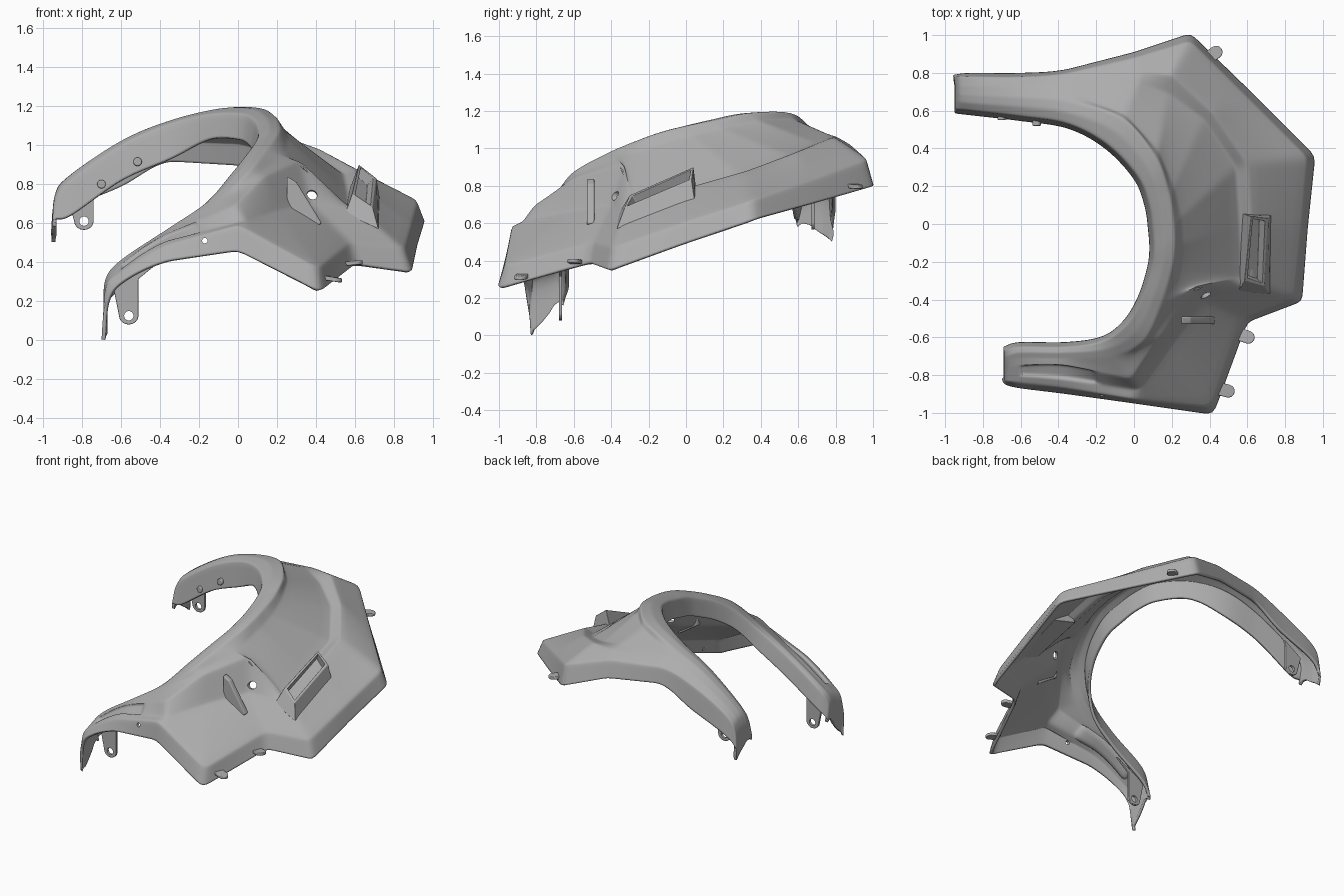
import bpy, bmesh, math
from mathutils import Vector, Matrix

cube = bpy.data.objects.get("Cube")
if cube:
    bpy.data.objects.remove(cube)

grey = bpy.data.materials.new("moulded_grey")
grey.use_nodes = True
COLOUR = (0.42, 0.42, 0.42, 1)
grey.diffuse_color = COLOUR
grey.node_tree.nodes["Principled BSDF"].inputs["Base Color"].default_value = COLOUR


def add_object(name, bm, bevel=0.0):
    mesh = bpy.data.meshes.new(name)
    bm.to_mesh(mesh)
    bm.free()
    obj = bpy.data.objects.new(name, mesh)
    bpy.context.collection.objects.link(obj)
    mesh.materials.append(grey)
    if bevel:
        mod = obj.modifiers.new("soft_edges", "BEVEL")
        mod.width, mod.segments = bevel, 3
        mod.limit_method, mod.angle_limit = "ANGLE", math.radians(22)
    return obj


def smooth(obj, degrees=40):
    bpy.ops.object.select_all(action="DESELECT")
    obj.select_set(True)
    bpy.context.view_layer.objects.active = obj
    bpy.ops.object.shade_smooth_by_angle(angle=math.radians(degrees))


# Long feature lines, from the rear arm tip round to the front arm tip
rim_inner = [(-.95, .62, .6), (-.94, .61, .72), (-.86, .6, .82), (-.6, .57, 1), (-.35, .53, 1.11),
             (-.14, .42, 1.16), (.02, .25, 1.16), (.08, .1, 1.13), (.1, -.04, 1.09), (.105, -.15, 1.06),
             (.09, -.25, 1.02), (.04, -.4, .95), (-.04, -.53, .85), (-.17, -.62, .7), (-.36, -.65, .56),
             (-.6, -.65, .4), (-.68, -.67, .3), (-.69, -.68, .18)]
rim_outer = [(-.95, .7, .56), (-.94, .69, .74), (-.87, .68, .84), (-.6, .67, 1.02), (-.35, .65, 1.12),
             (-.06, .56, 1.19), (.12, .35, 1.19), (.19, .15, 1.15), (.21, 0, 1.12), (.215, -.12, 1.09),
             (.2, -.24, 1.05), (.14, -.43, .97), (.05, -.62, .86), (-.12, -.7, .71), (-.36, -.71, .56),
             (-.6, -.71, .4), (-.68, -.73, .3), (-.69, -.73, .12)]
ramp_foot = [(-.95, .73, .54), (-.94, .73, .73), (-.87, .73, .83), (-.6, .73, .99), (-.33, .73, 1.08),
             (.02, .75, 1.08), (.18, .69, 1.03), (.37, .55, .96), (.54, .3, .85), (.56, 0, .76),
             (.57, -.28, .68), (.32, -.33, .92), (.14, -.6, .84), (-.02, -.82, .69), (-.36, -.75, .55),
             (-.6, -.75, .39), (-.68, -.77, .28), (-.69, -.77, .07)]
edge_top = [(-.955, .76, .52), (-.945, .78, .7), (-.87, .78, .81), (-.6, .78, .95), (-.35, .8, 1.03),
            (0, .88, 1.02), (.3, .97, .94), (.6, .67, .83), (.92, .35, .72), (.89, -.02, .6),
            (.85, -.39, .47), (.57, -.5, .5), (.41, -.97, .37), (0, -.93, .59), (-.36, -.87, .49),
            (-.6, -.84, .35), (-.68, -.83, .26), (-.69, -.81, .03)]
edge_low = [(-.955, .78, .5), (-.95, .79, .6), (-.86, .8, .68), (-.6, .8, .79), (-.35, .82, .92),
            (0, .91, .9), (.3, 1.01, .8), (.63, .69, .71), (.96, .36, .62), (.92, -.02, .49),
            (.89, -.41, .35), (.6, -.52, .39), (.42, -1.01, .25), (0, -.95, .46), (-.36, -.9, .41),
            (-.6, -.87, .3), (-.68, -.85, .18), (-.7, -.82, 0)]
wing_start = [(.04, .81, 1.06), (.2, .79, 1.06), (.42, .59, .98), (.6, .32, .88), (.62, 0, .79),
              (.62, -.32, .67), (.37, -.4, .7), (.2, -.63, .66), (.03, -.88, .61)]


def mix(a, b, t):
    return [Vector(p).lerp(Vector(q), t) for p, q in zip(a, b)]


# The hanging lip, rounded crown and step below the rim follow from the rim lines
centre = Vector((-.45, 0, 0))
last = len(rim_inner) - 1
lip = []
for i, p in enumerate(rim_inner):
    p = Vector(p)
    inward = (centre - p) * Vector((1, 1, 0))
    if i < 5 or i > last - 5:
        inward.x = 0
    drop = (.02 if i in (0, last) else .1 if i in (1, last - 1) else .18 if i < 5 else .13)
    lip.append(p + inward.normalized() * .025 - Vector((0, 0, drop)))
crown = [p + Vector((0, 0, .012)) for p in mix(rim_inner, rim_outer, .5)]
step = mix(rim_outer, ramp_foot, .5)
step[5:11] = [p - Vector((0, 0, .022)) for p in mix(rim_outer, ramp_foot, .12)[5:11]]
shoulder = mix(ramp_foot, edge_top, .6)
shoulder[5:14] = [Vector(p) for p in wing_start]
rows = [lip, rim_inner, crown, rim_outer, step, ramp_foot, shoulder, edge_top, edge_low]
STEPS = 7


def along(path, curved):
    """Resample a feature line, curved on the rim and arms, straight on the wing."""
    pts = [Vector(p) for p in path]
    out = []
    for i in range(last):
        a, b = pts[i], pts[i + 1]
        before, after = pts[max(i - 1, 0)], pts[min(i + 2, last)]
        for k in range(STEPS):
            t = k / STEPS
            p = a.lerp(b, t)
            if curved or i < 4 or i > 13:
                m, n = (b - before) / 2, (after - a) / 2
                p = (a * (1 + 2 * t) * (1 - t) ** 2 + m * t * (1 - t) ** 2
                     + b * t * t * (3 - 2 * t) + n * t * t * (t - 1))
            out.append(p)
    return out + [pts[-1]]


def toward(a, b):
    """Support line close to a, which keeps the rounding of its fold tight."""
    return [p + (q - p) * min(.02 / max((q - p).length, .001), .3) for p, q in zip(a, b)]


# Fender shell: feature lines with support lines either side, then subdivided
lines = [along(r, j < 4) for j, r in enumerate(rows)]
profile = []
for j, line in enumerate(lines):
    if j:
        profile.append((j - 1, toward(line, lines[j - 1])))
    profile.append((j, line))
    if j < len(lines) - 1:
        profile.append((j, toward(line, lines[j + 1])))
bm = bmesh.new()
grid = [(strip, [bm.verts.new(p) for p in line]) for strip, line in profile]
pocket = []
for (strip, a), (_, b) in zip(grid, grid[1:]):
    for i in range(last * STEPS):
        f = bm.faces.new((a[i], b[i], b[i + 1], a[i + 1]))
        if strip == rows.index(ramp_foot) and 13.5 * STEPS <= i < 15 * STEPS:
            pocket.append(f)
bmesh.ops.recalc_face_normals(bm, faces=bm.faces)
if sum(f.normal.z * f.calc_area() for f in bm.faces) < 0:
    bmesh.ops.reverse_faces(bm, faces=bm.faces)
bmesh.ops.inset_region(bm, faces=pocket, thickness=.005, depth=-.016)
shell = add_object("fender_shell", bm)
shell.modifiers.new("rounding", "SUBSURF").levels = 1
shell.modifiers["rounding"].render_levels = 1
solid = shell.modifiers.new("thickness", "SOLIDIFY")
solid.thickness, solid.offset = .02, -1


def cylinder(name, loc, axis, radius, depth, bevel=0.0):
    bm = bmesh.new()
    turn = Vector(axis).to_track_quat("Z", "Y").to_matrix().to_4x4()
    bmesh.ops.create_cone(bm, cap_ends=True, segments=20, radius1=radius, radius2=radius,
                          depth=depth, matrix=Matrix.Translation(loc) @ turn)
    return add_object(name, bm, bevel)


def drill(target, name, loc, axis, radius):
    cutter = cylinder(name, loc, axis, radius, .12)
    cutter.hide_render = True
    cutter.hide_viewport = True
    cutter.display_type = "WIRE"
    cut = target.modifiers.new(name, "BOOLEAN")
    cut.operation, cut.object = "DIFFERENCE", cutter


drill(shell, "front_skirt_hole_cutter", (-.17, -.92, .51), (0, 1, 0), .014)
drill(shell, "panel_hole_cutter", (.38, -.36, .74), (0, 1, -.3), .026)
smooth(shell, 80)


def prism(name, outline, offset, bevel=.008):
    """Extrude a flat outline along an offset."""
    bm = bmesh.new()
    face = bm.faces.new([bm.verts.new(p) for p in outline])
    made = bmesh.ops.extrude_face_region(bm, geom=[face])["geom"]
    bmesh.ops.translate(bm, vec=offset, verts=[v for v in made if isinstance(v, bmesh.types.BMVert)])
    bmesh.ops.recalc_face_normals(bm, faces=bm.faces)
    obj = add_object(name, bm, bevel)
    smooth(obj)
    return obj


# Hanging mounting tabs, each with a bolt hole
for name, x, y, z, right, top in (("rear_tab", -.79, .67, .61, .06, .2),
                                  ("front_tab", -.56, -.68, .125, .15, .27)):
    arc = [(x + .05 * math.cos(a), y, z + .045 * math.sin(a))
           for a in (math.pi * (1 + k / 8) for k in range(9))]
    arc += [(x + .05, y, z + top * .7), (x + right, y, z + top), (x - .08, y, z + top * .55)]
    tab = prism(name, arc, (0, .018, 0), .004)
    drill(tab, name + "_hole_cutter", (x, y, z), (0, 1, 0), .024)

# Small clip ears on the outer edge
for name, start, tip in (("rear_ear", (.38, .87, .79), (.435, .91, .785)),
                         ("side_ear", (.55, -.58, .38), (.605, -.6, .385)),
                         ("front_ear", (.44, -.87, .31), (.5, -.885, .3))):
    a, b = Vector(start), Vector(tip)
    side = (b - a).cross(Vector((0, 0, 1))).normalized() * .034
    out = (b - a).normalized() * .034
    arc = [b + side * math.cos(t) + out * math.sin(t) for t in (math.pi * k / 8 for k in range(9))]
    prism(name, [a + side] + arc + [a - side], (0, 0, .022), .005)

# Bolt bosses on the inner wall of the rear arm
for i, (x, y, z) in enumerate(((-.7, .565, .8), (-.515, .535, .915))):
    smooth(cylinder(f"arm_boss_{i + 1}", (x, y, z), (0, 1, 0), .022, .03, .005))

# Stiffening fin standing in the front recess
prism("recess_fin", [(.25, -.49, .84), (.3, -.49, .81), (.43, -.49, .6), (.4, -.49, .58), (.25, -.49, .68)],
      (0, -.04, 0))

# Raised air scoop with a sunken opening
bm = bmesh.new()
base = [(.55, -.36, .65), (.72, -.37, .57), (.73, .05, .7), (.56, .06, .74)]
top = [(.585, -.3, .75), (.69, -.33, .68), (.71, .03, .83), (.62, .04, .9)]
low, high = ([bm.verts.new(p) for p in ring] for ring in (base, top))
for k in range(4):
    n = (k + 1) % 4
    bm.faces.new((low[k], low[n], high[n], high[k]))
bm.faces.new(low[::-1])
opening = bm.faces.new(high)
bmesh.ops.recalc_face_normals(bm, faces=bm.faces)
bmesh.ops.inset_region(bm, faces=[opening], thickness=.022)
bmesh.ops.inset_region(bm, faces=[opening], thickness=.008, depth=-.05)
smooth(add_object("air_scoop", bm, .003))
